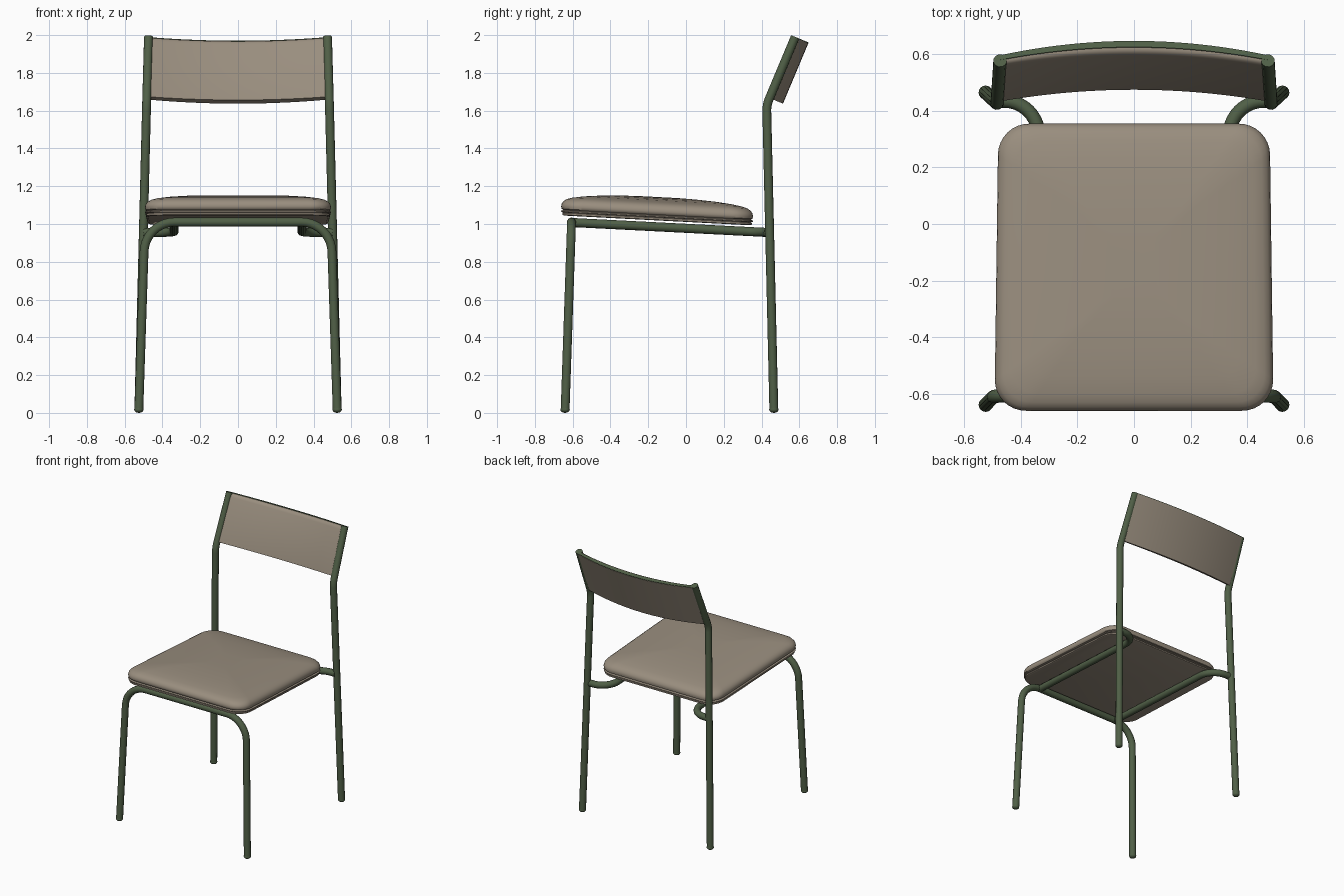
import bpy, bmesh, math
from mathutils import Vector

cube = bpy.data.objects.get("Cube")
if cube:
    bpy.data.objects.remove(cube)


def material(name, rgb):
    mat = bpy.data.materials.new(name)
    mat.use_nodes = True
    mat.diffuse_color = (*rgb, 1)
    mat.node_tree.nodes["Principled BSDF"].inputs["Base Color"].default_value = (*rgb, 1)
    return mat


GREEN = material("olive green metal", (0.08, 0.115, 0.062))
BEIGE = material("warm beige upholstery", (0.32, 0.27, 0.21))
TUBE = 0.024


def finish(obj, mat, angle=40):
    obj.data.materials.append(mat)
    bpy.ops.object.select_all(action="DESELECT")
    obj.select_set(True)
    bpy.context.view_layer.objects.active = obj
    bpy.ops.object.shade_smooth_by_angle(angle=math.radians(angle))
    return obj


def mesh_object(name, bm, mat, angle=40):
    bmesh.ops.recalc_face_normals(bm, faces=bm.faces)
    mesh = bpy.data.meshes.new(name)
    bm.to_mesh(mesh)
    bm.free()
    obj = bpy.data.objects.new(name, mesh)
    bpy.context.collection.objects.link(obj)
    return finish(obj, mat, angle)


def fillet(points, length, steps=10):
    """Round the inner corners of a path, cutting each back by length."""
    pts = [Vector(p) for p in points]
    path = [pts[0]]
    for before, corner, after in zip(pts, pts[1:], pts[2:]):
        a = corner + (before - corner).normalized() * length
        d = corner + (after - corner).normalized() * length
        b, c = a.lerp(corner, 0.55), d.lerp(corner, 0.55)
        for i in range(steps + 1):
            t = i / steps
            u = 1 - t
            path.append(a * u**3 + b * 3 * u * u * t + c * 3 * u * t * t + d * t**3)
    return path + [pts[-1]]


def tube(name, path):
    """Sweep a round tube with closed ends along a path."""
    curve = bpy.data.curves.new(name, "CURVE")
    curve.dimensions = "3D"
    curve.bevel_depth = TUBE
    curve.bevel_resolution = 4
    curve.use_fill_caps = True
    spline = curve.splines.new("POLY")
    spline.points.add(len(path) - 1)
    for point, co in zip(spline.points, path):
        point.co = (*co, 1)
    temp = bpy.data.objects.new(name, curve)
    bpy.context.collection.objects.link(temp)
    mesh = bpy.data.meshes.new_from_object(temp.evaluated_get(bpy.context.evaluated_depsgraph_get()))
    bpy.data.objects.remove(temp)
    mesh.materials.clear()
    obj = bpy.data.objects.new(name, mesh)
    bpy.context.collection.objects.link(obj)
    return finish(obj, GREEN)


def foot(name, x, y):
    bm = bmesh.new()
    bmesh.ops.create_uvsphere(bm, u_segments=16, v_segments=8, radius=TUBE + 0.001)
    for v in bm.verts:
        v.co = (v.co.x + x, v.co.y + y, v.co.z * 0.7 + 0.0175)
    mesh_object(name, bm, GREEN)


# Front legs and crossbar, one bent tube
tube("front_leg_arch", fillet([(-0.525, -0.64, 0.015), (-0.492, -0.606, 1.01),
                               (0.492, -0.606, 1.01), (0.525, -0.64, 0.015)], 0.155))

# Back legs with angled uprights, seat rails and feet
for side, s in (("left", 1), ("right", -1)):
    tube(side + "_back_leg", fillet([(s * 0.525, 0.465, 0.015), (s * 0.484, 0.427, 1.63),
                                     (s * 0.474, 0.578, 1.99)], 0.03, 6))
    tube(side + "_seat_rail", fillet([(s * 0.5, 0.435, 0.955), (s * 0.338, 0.435, 0.955),
                                      (s * 0.338, -0.606, 1.008)], 0.12))
    foot(side + "_front_foot", s * 0.525, -0.64)
    foot(side + "_back_foot", s * 0.525, 0.465)


def seat_layer(name, profile):
    """Stack rounded-square rings given as (inset, height) on the tilted seat plane."""
    bm = bmesh.new()
    rings = []
    for inset, height in profile:
        hx, hy = 0.487 - inset, 0.508 - inset
        r = max(0.11 - inset * 0.3, 0.02)
        ring = []
        for k, (sx, sy) in enumerate(((1, 1), (-1, 1), (-1, -1), (1, -1))):
            for i in range(9):
                a = math.radians(90 * k + 90 * i / 8)
                x = sx * (hx - r) + r * math.cos(a)
                y = sy * (hy - r) + r * math.sin(a)
                x *= 1 - 0.014 * y / hy
                y -= 0.153
                ring.append(bm.verts.new((x, y, 1.035 - 0.052 * (y + 0.153) + height)))
        rings.append(ring)
    for low, high in zip(rings, rings[1:]):
        for i in range(len(low)):
            j = (i + 1) % len(low)
            bm.faces.new((low[i], low[j], high[j], high[i]))
    bm.faces.new(rings[0])
    bm.faces.new(rings[-1])
    mesh_object(name, bm, BEIGE, 45)


# Seat: thin base board, edge piping and domed cushion
seat_layer("seat_board", [(0.016, -0.016), (0.006, -0.012), (0.006, -0.003), (0.012, 0.001)])
seat_layer("seat_piping", [(0.014, -0.001), (0.001, 0.003), (0, 0.009), (0.012, 0.014)])
seat_layer("seat_cushion", [(0.014, 0.012), (0.003, 0.019), (0, 0.032), (0.003, 0.047),
                            (0.013, 0.061), (0.03, 0.072), (0.06, 0.081), (0.12, 0.091),
                            (0.2, 0.099), (0.3, 0.105), (0.4, 0.108)])

# Backrest plane: slope direction along the uprights, and the way back from it
BASE = Vector((0, 0.427, 1.63))
UP = Vector((0, 0.151, 0.36)).normalized()
BACK = Vector((0, UP.z, -UP.y))


def bowed_panel(name, section, mat):
    """Sweep a (slope, depth fraction) section across the curved backrest."""
    bm = bmesh.new()
    rings = []
    for i in range(25):
        t = i / 12 - 1
        bow = 1 - t * t
        front, rear = -0.012 + 0.044 * bow, 0.022 + 0.055 * bow
        rings.append([bm.verts.new(BASE + UP * s + BACK * (front + (rear - front) * f)
                                   + Vector((0.472 * t, 0, 0))) for s, f in section])
    count = len(section)
    for a, b in zip(rings, rings[1:]):
        for i in range(count):
            j = (i + 1) % count
            bm.faces.new((a[i], a[j], b[j], b[i]))
    bm.faces.new(rings[0])
    bm.faces.new(rings[-1])
    mesh_object(name, bm, mat)


# Padded backrest with a slim metal strip along its top edge
bowed_panel("backrest", [(0.043, 0.05), (0.055, 0), (0.36, 0), (0.375, 0.08), (0.384, 0.25),
                         (0.387, 0.5), (0.387, 1), (0.04, 1)], BEIGE)
bowed_panel("backrest_top_strip", [(0.386, 0.45), (0.391, 0.45), (0.391, 0.97), (0.386, 0.97)], GREEN)
